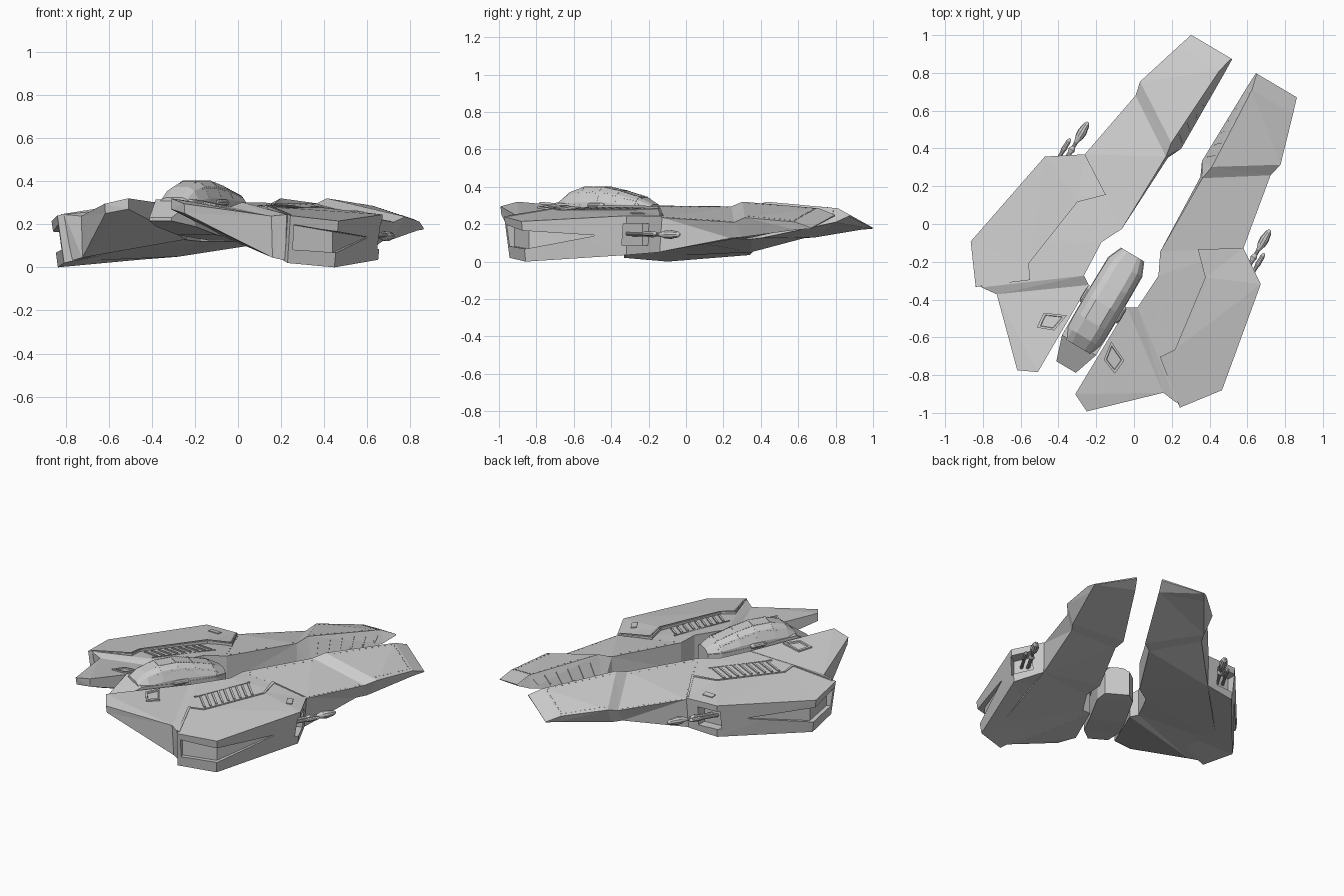
import bpy, bmesh, math
from mathutils import Vector
from mathutils.bvhtree import BVHTree

if "Cube" in bpy.data.objects:
    bpy.data.objects.remove(bpy.data.objects["Cube"])

ANGLE = math.radians(-30.6)
ORIGIN = (0.0654, -0.0387, 0)

grey = bpy.data.materials.new("hull_grey")
grey.diffuse_color = (0.6, 0.6, 0.6, 1)
grey.use_nodes = True
grey.node_tree.nodes["Principled BSDF"].inputs["Base Color"].default_value = grey.diffuse_color


def finish(name, bm, mirror=True, cutter=None):
    """Turn a bmesh (ship axes: x right, y forward) into an object."""
    bmesh.ops.recalc_face_normals(bm, faces=bm.faces)
    me = bpy.data.meshes.new(name)
    bm.to_mesh(me)
    bm.free()
    me.materials.append(grey)
    ob = bpy.data.objects.new(name, me)
    bpy.context.collection.objects.link(ob)
    ob.location = ORIGIN
    ob.rotation_euler.z = ANGLE
    if cutter:
        m = ob.modifiers.new("cut", 'BOOLEAN')
        m.object, m.operation, m.solver = cutter, 'DIFFERENCE', 'EXACT'
    if mirror:
        ob.modifiers.new("mirror", 'MIRROR').use_mirror_merge = False
    return ob


def loft(sections, bm=None):
    """Skin rings of points, closing both ends."""
    bm = bm or bmesh.new()
    rings = [[bm.verts.new(p) for p in s] for s in sections]
    n = len(rings[0])
    for a, b in zip(rings, rings[1:]):
        for i in range(n):
            j = (i + 1) % n
            bm.faces.new((a[i], a[j], b[j], b[i]))
    bm.faces.new(rings[0])
    bm.faces.new(rings[-1])
    return bm


def lathe(bm, x, z, prof, n=10):
    """Round body along the forward axis from (y, radius) pairs."""
    loft([[(x + r * math.cos(2 * math.pi * i / n), y, z + r * math.sin(2 * math.pi * i / n))
           for i in range(n)] for y, r in prof], bm)


# main hull with tail wing and prong: inner top, outer top, outer bottom, inner bottom
hull = loft([
    [(.115, -.934, .32), (.214, -.981, .295), (.214, -.975, .25), (.115, -.934, .27)],
    [(.118, -.40, .28), (.512, -.69, .238), (.512, -.68, .045), (.118, -.40, .13)],
    [(.165, -.37, .302), (.60, -.70, .245), (.575, -.67, .032), (.165, -.37, .13)],
    [(.175, -.17, .30), (.66, -.45, .235), (.64, -.44, .03), (.175, -.17, .12)],
    [(.118, -.055, .297), (.488, .185, .235), (.488, .16, .05), (.118, -.055, .12)],
    [(.112, .393, .295), (.415, .59, .21), (.385, .55, .125), (.10, .393, .12)],
    [(.125, .47, .32), (.432, .665, .235), (.39, .62, .13), (.064, .47, .125)],
    [(.10, .93, .285), (.352, .93, .212), (.338, .93, .17), (.070, .93, .21)],
    [(.078, 1.016, .25), (.325, 1.016, .18), (.325, 1.014, .176), (.073, 1.014, .243)]])
bmesh.ops.triangulate(hull, faces=hull.faces)

# engine nacelle: top outline, matching bottom outline
top = [(.488, .185, .243), (.664, .067, .245), (.773, -.52, .215), (.628, -.713, .24),
       (.40, -.536, .285), (.449, -.462, .276), (.393, -.052, .279), (.283, .057, .285)]
bot = [(.488, .170, .05), (.645, .058, .035), (.745, -.51, 0), (.602, -.695, .02),
       (.40, -.536, .078), (.449, -.462, .07), (.393, -.052, .077), (.283, .057, .095)]
nac = bmesh.new()
tv = [nac.verts.new(p) for p in top]
bv = [nac.verts.new(p) for p in bot]
for q in ((0, 1, 6, 7), (1, 2, 5, 6), (2, 3, 4, 5)):
    nac.faces.new([tv[i] for i in q])
    nac.faces.new([bv[i] for i in reversed(q)])
for i in range(8):
    j = (i + 1) % 8
    nac.faces.new((tv[j], tv[i], bv[i], bv[j]))
bmesh.ops.triangulate(nac, faces=nac.faces)

# surface lookup so the details sit on the skin
trees = {"hull": BVHTree.FromBMesh(hull), "nacelle": BVHTree.FromBMesh(nac)}


def on(u, v, lift=0.0, tree="hull"):
    hit = trees[tree].ray_cast(Vector((u, v, 1)), Vector((0, 0, -1)))[0]
    return Vector((u, v, (hit.z if hit else .25) + lift))


def strip(bm, a, b, w, lift=.004, sink=.006, tree="hull"):
    """Thin raised bar over the skin between two plan points."""
    d = Vector((b[0] - a[0], b[1] - a[1])).normalized() * w / 2
    s = []
    for p in (a, b):
        l, r = on(p[0] - d.y, p[1] + d.x, 0, tree), on(p[0] + d.y, p[1] - d.x, 0, tree)
        up, dn = Vector((0, 0, lift)), Vector((0, 0, -sink))
        s.append([l + up, r + up, r + dn, l + dn])
    loft(s, bm)


def lerp(a, b, t):
    return tuple(x + (y - x) * t for x, y in zip(a, b))


# nacelle cut-outs: tapering slot round the side and rear, and the gun bay
cut = loft([
    [(.68, -.12, .141), (.76, -.12, .141), (.76, -.12, .137), (.68, -.12, .137)],
    [(.728, -.50, .165), (.84, -.53, .165), (.84, -.53, .068), (.728, -.50, .068)],
    [(.603, -.665, .198), (.69, -.74, .198), (.69, -.74, .082), (.603, -.665, .082)]])
loft([[(.515, .08, z), (.635, 0, z), (.70, .11, z), (.58, .19, z)] for z in (.085, .205)], cut)
cutter = finish("nacelle_cutter", cut, mirror=False)
cutter.hide_render = True
cutter.hide_viewport = True

# raised lip round the inner edge of the nacelle deck, and its hatch
lip = bmesh.new()
edge = [(.482, .172), (.305, .058), (.405, -.050), (.459, -.460), (.415, -.535), (.618, -.695)]
for a, b in zip(edge, edge[1:]):
    strip(lip, a, b, .008, .004, .01, "nacelle")
strip(lip, (.50, .075), (.56, .04), .035, .005, .01, "nacelle")
finish("nacelle_lip", lip)

# deck louvres beside the nacelle
lou = bmesh.new()
for i in range(9):
    v = -.10 - .041 * i
    u = .315 + .006 * i
    strip(lou, (u - .055, v + .012), (u + .06, v - .012), .012, .007)
strip(lou, (.245, -.07), (.30, -.45), .008, .005)
finish("deck_louvres", lou)

# bars over the inner slope of the prong, kept below its top edge
bars = bmesh.new()
for i in range(6):
    v = .50 + .075 * i
    t = (v + .03 - .47) / .46
    strip(bars, (.077, v), (.116 - .025 * t, v + .03), .008, .008)
finish("prong_vent_bars", bars)

# tail hatch with a sunken centre
quad = [(.136, -.597), (.248, -.648), (.24, -.734), (.153, -.70)]
mid = (.194, -.67)
hatch = loft([[on(*q, -.01) for q in quad], [on(*q, .009) for q in quad],
              [on(*lerp(q, mid, .25), .009) for q in quad],
              [on(*lerp(q, mid, .3), .002) for q in quad]])
finish("tail_hatch", hatch)

# rivet rows
riv = bmesh.new()
rows = [((.40, .67), (.335, .92), 10), ((.12, .915), (.33, .915), 14),
        ((.475, .21), (.41, .56), 12), ((.135, -.02), (.135, .38), 8),
        ((.16, -.03), (.44, .16), 8), ((.14, .52), (.112, .90), 10)]
for a, b, n in rows:
    for i in range(n):
        p = lerp(a, b, i / (n - 1))
        strip(riv, (p[0], p[1] - .003), (p[0], p[1] + .003), .006, .002, .003)
finish("rivets", riv)

# twin guns in the front bay
guns = bmesh.new()
lathe(guns, .56, .145, [(.04, .012), (.15, .012), (.17, .018), (.19, .010), (.215, .010),
                        (.25, .022), (.28, .025), (.325, .016), (.34, .006)])
lathe(guns, .597, .15, [(.03, .010), (.13, .010), (.15, .014), (.20, .012), (.217, .006)])
finish("guns", guns)

finish("hull", hull)
finish("nacelle", nac, cutter=cutter)

# central pod body
pod = [(-.835, .060, .215, .23), (-.70, .105, .19, .315), (-.50, .107, .15, .30),
       (-.22, .105, .125, .29), (-.143, .072, .125, .285)]
finish("pod_body", loft([[(-w, v, b), (w, v, b), (w, v, t), (-w, v, t)] for v, w, b, t in pod]), False)

# faceted canopy
prof = [(-1, 0), (-.97, .38), (-.72, .82), (-.42, 1), (.42, 1), (.72, .82), (.97, .38), (1, 0)]
can = [(-.143, .068, .305), (-.22, .102, .345), (-.34, .106, .378), (-.45, .106, .40),
       (-.56, .106, .40), (-.65, .102, .372), (-.71, .094, .325)]
ZB = .27
canopy = loft([[(w * x, v, ZB + (t - ZB) * h) for x, h in prof] for v, w, t in can])
trees["canopy"] = BVHTree.FromBMesh(canopy)
finish("canopy", canopy, False)

# canopy frames and rivet lines
fr = bmesh.new()
for v, w, t in can[1:5]:
    xs = [w * x * .97 for x, h in prof[1:-1]]
    for a, b in zip(xs, xs[1:]):
        strip(fr, (a, v), (b, v), .005, .002, .003, "canopy")
for x in (-.08, -.04, .04, .08):
    for i in range(22):
        v = -.20 - .018 * i
        strip(fr, (x, v), (x, v - .008), .005, .002, .003, "canopy")
finish("canopy_frames", fr, False)

# lamp tubes beside the canopy
lamp = bmesh.new()
lathe(lamp, .105, .30, [(-.50, .010), (-.48, .015), (-.42, .015), (-.40, .009)])
finish("side_lamps", lamp)
